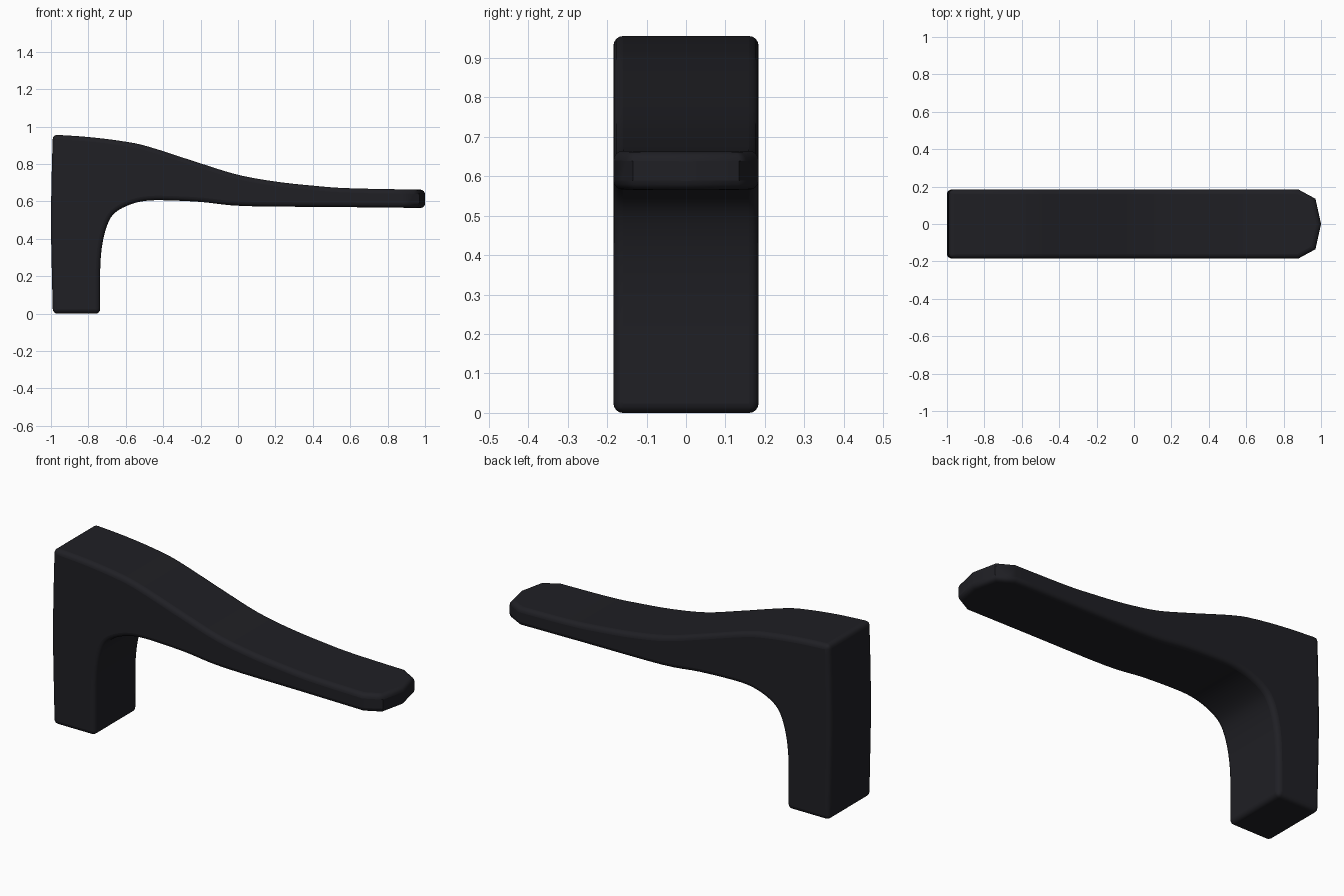
import bpy, bmesh, math
from mathutils import Vector

if "Cube" in bpy.data.objects:
    bpy.data.objects.remove(bpy.data.objects["Cube"])

HALF_WIDTH = 0.184


def smooth_path(pts, steps=4):
    """Catmull-Rom curve through the given points."""
    p = [Vector(q) for q in pts]
    p = [2 * p[0] - p[1]] + p + [2 * p[-1] - p[-2]]
    out = []
    for a, b, c, d in zip(p, p[1:], p[2:], p[3:]):
        for i in range(steps):
            t = i / steps
            out.append(0.5 * (2 * b + (c - a) * t + (2 * a - 5 * b + 4 * c - d) * t**2
                              + (3 * b - a - 3 * c + d) * t**3))
    return out + [p[-2]]


# Side profile (x, z): top of arm, underside with inner bend, back of post
top = [(-0.99, 0.957), (-0.8, 0.944), (-0.62, 0.922), (-0.48, 0.893), (-0.2, 0.803),
       (0, 0.742), (0.2, 0.706), (0.4, 0.684), (0.6, 0.67), (1.06, 0.661)]
under = [(1.06, 0.564), (0.5, 0.57), (0.03, 0.575), (-0.2, 0.597), (-0.4, 0.606),
         (-0.5, 0.602), (-0.58, 0.582), (-0.65, 0.545), (-0.69, 0.495), (-0.72, 0.4),
         (-0.735, 0.28), (-0.737, 0.12), (-0.737, 0)]
back = [(-0.99, 0), (-0.997, 0.3), (-1, 0.5), (-0.996, 0.75), (-0.99, 0.957)]
profile = smooth_path(top) + smooth_path(under) + smooth_path(back)[:-1]

# Extrude the profile across the width
bm = bmesh.new()
face = bm.faces.new([bm.verts.new((p.x, -HALF_WIDTH, p.y)) for p in profile])
ext = bmesh.ops.extrude_face_region(bm, geom=[face])
bmesh.ops.translate(bm, vec=(0, 2 * HALF_WIDTH, 0),
                    verts=[v for v in ext["geom"] if isinstance(v, bmesh.types.BMVert)])
bmesh.ops.recalc_face_normals(bm, faces=bm.faces)

# Cut the tip to a faceted point, seen from above
tip = [(0.88, HALF_WIDTH), (0.97, 0.135), (1.0, 0.0)]
for side in (1, -1):
    for (x0, y0), (x1, y1) in zip(tip, tip[1:]):
        cut = bmesh.ops.bisect_plane(
            bm, geom=bm.verts[:] + bm.edges[:] + bm.faces[:], dist=1e-5,
            plane_co=(x0, side * y0, 0), plane_no=(y0 - y1, side * (x1 - x0), 0),
            clear_outer=True)
        edges = [e for e in cut["geom_cut"] if isinstance(e, bmesh.types.BMEdge)]
        bmesh.ops.holes_fill(bm, edges=edges, sides=0)
bmesh.ops.recalc_face_normals(bm, faces=bm.faces)

mesh = bpy.data.meshes.new("lever_handle")
bm.to_mesh(mesh)
bm.free()
handle = bpy.data.objects.new("lever_handle", mesh)
bpy.context.collection.objects.link(handle)

# Black finish
mat = bpy.data.materials.new("black_finish")
mat.diffuse_color = (0.014, 0.014, 0.018, 1)
mat.use_nodes = True
mat.node_tree.nodes["Principled BSDF"].inputs["Base Color"].default_value = mat.diffuse_color
mesh.materials.append(mat)

# Rounded edges and smooth shading
bevel = handle.modifiers.new("rounded_edges", "BEVEL")
bevel.width = 0.024
bevel.segments = 4
bevel.limit_method = "ANGLE"
bevel.angle_limit = math.radians(60)
bevel.use_clamp_overlap = False
bpy.context.view_layer.objects.active = handle
handle.select_set(True)
bpy.ops.object.shade_smooth_by_angle(angle=math.radians(35))
normals = handle.modifiers.new("clean_shading", "WEIGHTED_NORMAL")
normals.keep_sharp = True
